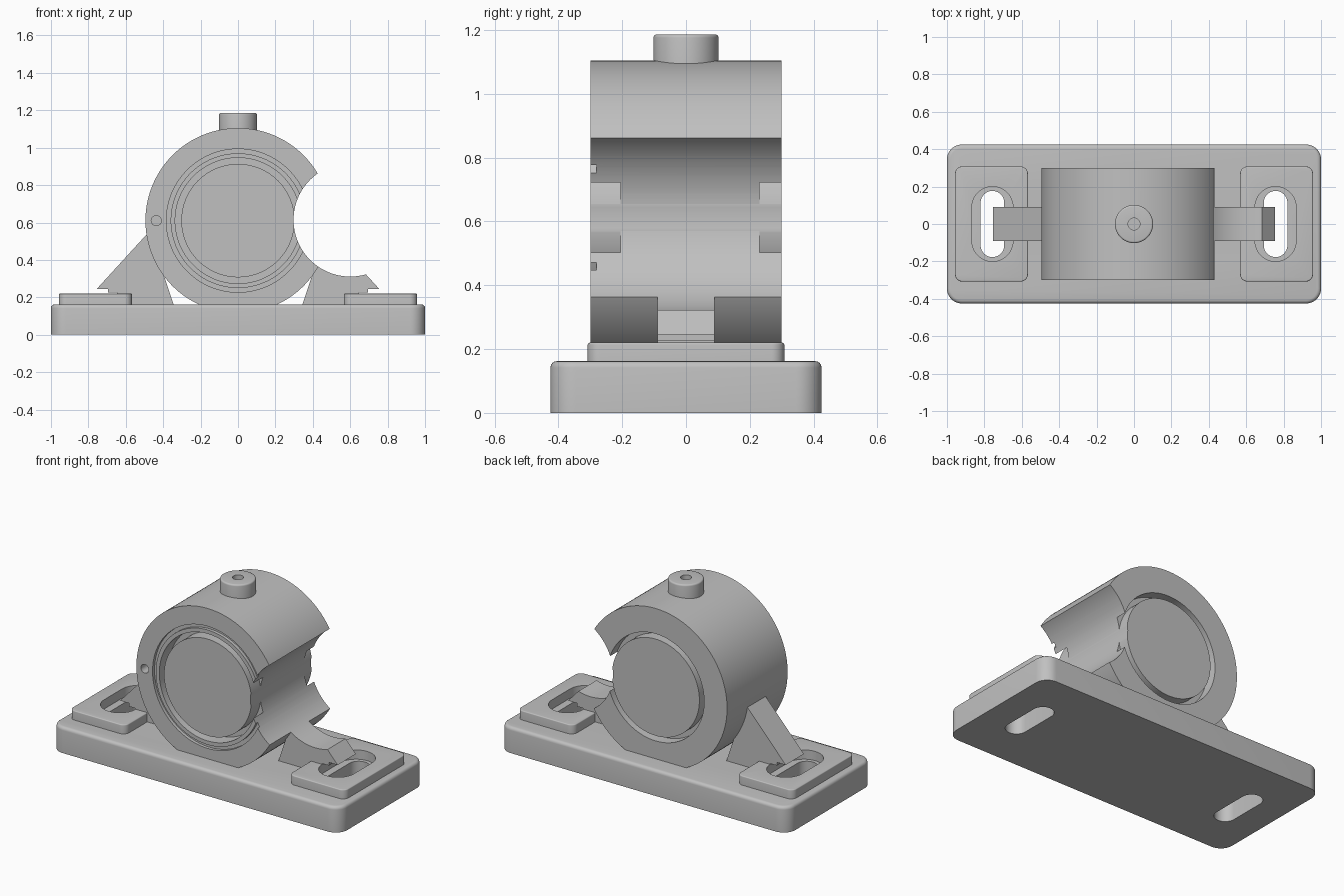
import bpy, bmesh, math
from mathutils import Matrix, Vector

cube = bpy.data.objects.get("Cube")
if cube:
    bpy.data.objects.remove(cube, do_unlink=True)

grey = bpy.data.materials.new("light grey metal")
grey.use_nodes = True
COLOUR = (0.53, 0.53, 0.53, 1)
grey.diffuse_color = COLOUR
grey.node_tree.nodes["Principled BSDF"].inputs["Base Color"].default_value = COLOUR

AXIS_Z = 0.61          # height of the bore axis
HUB_R = 0.495
HUB_Y = 0.30
BASE_TOP = 0.162
PAD_TOP = 0.22
SLOT_X = 0.757


def finish(name, bm):
    """Turn a bmesh into a named object in the scene."""
    bmesh.ops.recalc_face_normals(bm, faces=bm.faces[:])
    mesh = bpy.data.meshes.new(name)
    bm.to_mesh(mesh)
    bm.free()
    mesh.materials.append(grey)
    obj = bpy.data.objects.new(name, mesh)
    bpy.context.collection.objects.link(obj)
    return obj


def circle(cx, cy, r, n=64):
    return [(cx + r * math.cos(2 * math.pi * i / n),
             cy + r * math.sin(2 * math.pi * i / n)) for i in range(n)]


def rounded_rect(cx, hx, hy, r, n=10):
    """Rounded rectangle; a slot when r equals hx."""
    pts = []
    for q, (sx, sy) in enumerate([(1, 1), (-1, 1), (-1, -1), (1, -1)]):
        for i in range(n + 1):
            a = math.pi / 2 * (q + i / n)
            p = (cx + sx * (hx - r) + r * math.cos(a), sy * (hy - r) + r * math.sin(a))
            if not pts or math.dist(p, pts[-1]) > 1e-5:
                pts.append(p)
    if math.dist(pts[0], pts[-1]) < 1e-5:
        pts.pop()
    return pts


def prism(name, pts, lo, hi, axis="z", bevel=0):
    """Extrude an outline along z or y, optionally rounding its upper rim."""
    bm = bmesh.new()
    place = (lambda a, b, t: (a, b, t)) if axis == "z" else (lambda a, b, t: (a, t, b))
    low = [bm.verts.new(place(a, b, lo)) for a, b in pts]
    top = [bm.verts.new(place(a, b, hi)) for a, b in pts]
    bm.faces.new(low)
    cap = bm.faces.new(top)
    for i in range(len(pts)):
        j = (i + 1) % len(pts)
        bm.faces.new((low[i], low[j], top[j], top[i]))
    if bevel:
        bmesh.ops.recalc_face_normals(bm, faces=bm.faces[:])
        bmesh.ops.bevel(bm, geom=list(cap.edges), offset=bevel, segments=4,
                        profile=0.5, affect="EDGES")
    return finish(name, bm)


def lathe(name, profile, steps=128):
    """Spin a (radius, y) profile round the bore axis."""
    bm = bmesh.new()
    verts = [bm.verts.new((r, y, 0)) for r, y in profile]
    edges = [bm.edges.new(pair) for pair in zip(verts, verts[1:])]
    bmesh.ops.spin(bm, geom=verts + edges, cent=(0, 0, 0), axis=(0, 1, 0),
                   angle=2 * math.pi, steps=steps, use_duplicate=False)
    bmesh.ops.remove_doubles(bm, verts=bm.verts[:], dist=1e-4)
    bmesh.ops.transform(bm, matrix=Matrix.Translation(Vector((0, 0, AXIS_Z))), verts=bm.verts[:])
    return finish(name, bm)


def cut(obj, *cutters):
    bpy.context.view_layer.objects.active = obj
    for cutter in cutters:
        mod = obj.modifiers.new("cut", "BOOLEAN")
        mod.operation = "DIFFERENCE"
        mod.solver = "EXACT"
        mod.object = cutter
        bpy.ops.object.modifier_apply(modifier=mod.name)


# Cutters: mounting slots, slot recesses, side scoop, oil hole, pin hole
slots, recesses = {}, {}
for side in (-1, 1):
    slots[side] = prism("slot_cutter", rounded_rect(side * SLOT_X, 0.063, 0.177, 0.063), -0.1, 0.245)
    recesses[side] = prism("recess_cutter", rounded_rect(side * SLOT_X, 0.11, 0.2, 0.11),
                           BASE_TOP - 0.001, 0.225)
scoop = prism("scoop_cutter", circle(0.6, 0.614, 0.303, 128), -0.5, 0.5, "y")
oil_hole = prism("oil_hole_cutter", circle(0, 0, 0.032, 32), 1.0, 1.3)
pin_hole = prism("pin_hole_cutter", circle(-0.437, AXIS_Z, 0.027, 32), -0.4, -0.22, "y")

# Base plate with rounded corners and slots
base = prism("base_plate", rounded_rect(0, 1.0, 0.425, 0.08), 0, BASE_TOP, bevel=0.02)
cut(base, slots[-1], slots[1])
parts = [base]

# Raised pads and sloping ribs, one on each side
rib_outline = [(0.34, 0.15), (0.395, 0.312), (0.43, 0.40), (0.468, 0.559),
               (0.755, 0.245), (0.755, 0.236), (0.70, 0.15)]
for side, word in ((-1, "right"), (1, "left")):
    pad = prism(word + "_pad", rounded_rect(side * 0.762, 0.195, 0.308, 0.04),
                BASE_TOP - 0.01, PAD_TOP, bevel=0.006)
    cut(pad, recesses[side], slots[side])
    rib = prism(word + "_rib", [(side * x, z) for x, z in rib_outline], -0.09, 0.09, "y")
    cut(rib, recesses[side], slots[side])
    if side == 1:
        cut(rib, scoop)
    parts += [pad, rib]

# Hub with a deep ring groove on each face and a shallow one in front
core, bore = 0.303, 0.336
hub = lathe("bearing_hub", [
    (0, -HUB_Y), (core, -HUB_Y), (core, -0.205), (bore, -0.205), (bore, -HUB_Y),
    (0.36, -HUB_Y), (0.36, -0.28), (0.383, -0.28), (0.383, -HUB_Y),
    (HUB_R, -HUB_Y), (HUB_R, HUB_Y), (bore, HUB_Y), (bore, 0.23),
    (core, 0.23), (core, HUB_Y), (0, HUB_Y)])
cut(hub, scoop, pin_hole, oil_hole)
parts.append(hub)

# Oil boss on top
boss = prism("oil_boss", circle(0, 0, 0.102), 1.05, 1.186, bevel=0.01)
cut(boss, oil_hole)
parts.append(boss)

for cutter in [*slots.values(), *recesses.values(), scoop, oil_hole, pin_hole]:
    bpy.data.objects.remove(cutter, do_unlink=True)

# Smooth shading with sharp edges kept
bpy.ops.object.select_all(action="DESELECT")
for part in parts:
    part.select_set(True)
bpy.context.view_layer.objects.active = base
bpy.ops.object.shade_smooth_by_angle(angle=math.radians(30))
